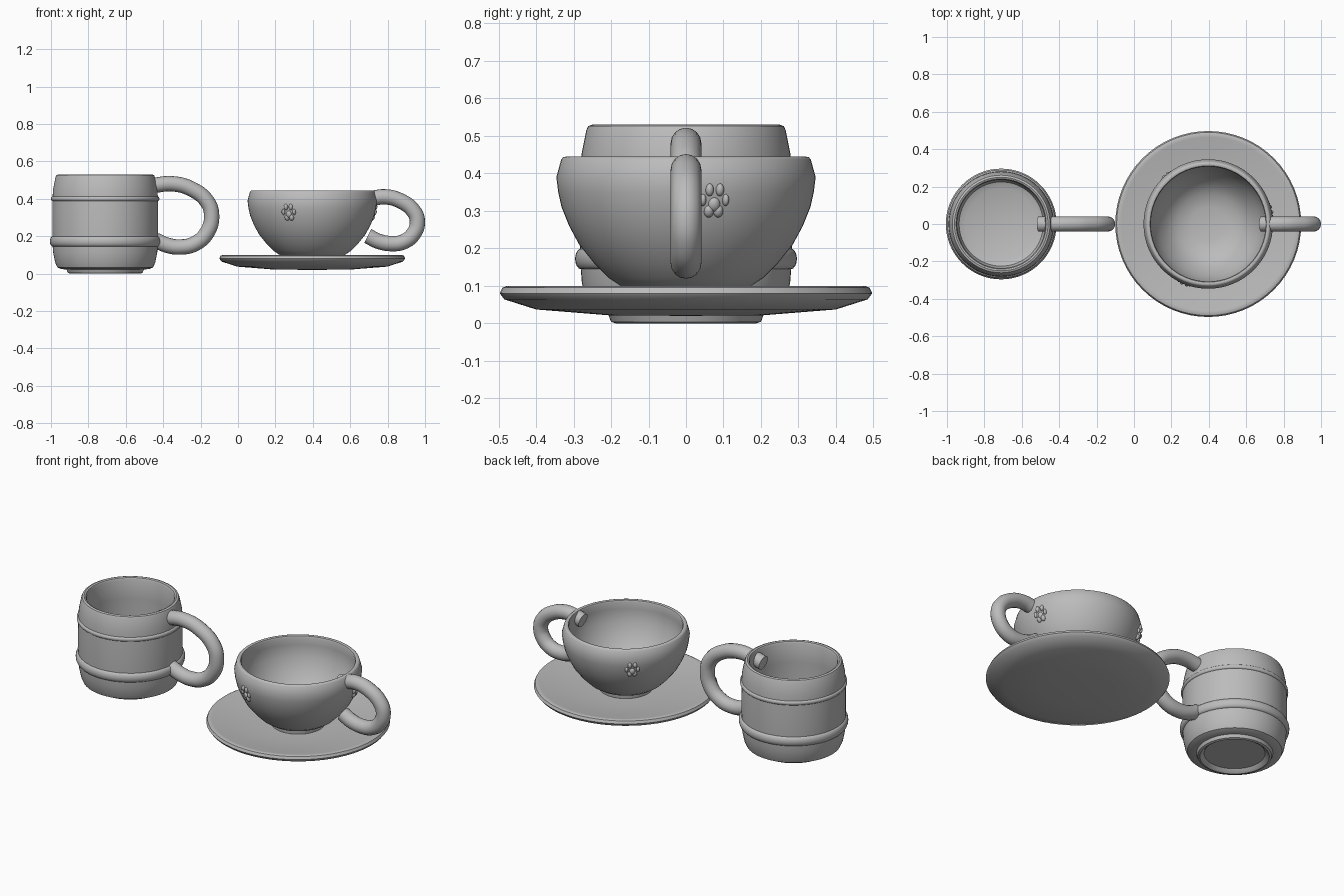
import bpy, bmesh, math
from mathutils import Vector, Matrix

if "Cube" in bpy.data.objects:
    bpy.data.objects.remove(bpy.data.objects["Cube"])

glaze = bpy.data.materials.new("grey_glaze")
glaze.diffuse_color = (0.5, 0.5, 0.5, 1)
glaze.use_nodes = True
glaze.node_tree.nodes["Principled BSDF"].inputs["Base Color"].default_value = glaze.diffuse_color

MUG_X, CUP_X = -0.71, 0.397


def finish(obj, angle=40):
    """Give the part its material and smooth shading."""
    if not obj.data.materials:
        obj.data.materials.append(glaze)
    bpy.ops.object.select_all(action='DESELECT')
    obj.select_set(True)
    bpy.context.view_layer.objects.active = obj
    bpy.ops.object.shade_smooth_by_angle(angle=math.radians(angle))
    return obj


def mesh_object(name, bm):
    bmesh.ops.recalc_face_normals(bm, faces=bm.faces)
    mesh = bpy.data.meshes.new(name)
    bm.to_mesh(mesh)
    bm.free()
    obj = bpy.data.objects.new(name, mesh)
    bpy.context.collection.objects.link(obj)
    return obj


def lathe(name, x, profile, steps=64):
    """Spin a closed (radius, height) profile around a vertical axis at x."""
    bm = bmesh.new()
    verts = [bm.verts.new((r, 0, z)) for r, z in profile]
    edges = [bm.edges.new(pair) for pair in zip(verts, verts[1:])]
    bmesh.ops.spin(bm, geom=verts + edges, cent=(0, 0, 0), axis=(0, 0, 1),
                   angle=math.tau, steps=steps)
    bmesh.ops.remove_doubles(bm, verts=bm.verts, dist=0.0001)
    obj = mesh_object(name, bm)
    obj.location.x = x
    return finish(obj)


def tube(name, path, radius=0.041):
    """Round bar following a path of (x, z) points, with flat ends."""
    curve = bpy.data.curves.new(name, 'CURVE')
    curve.dimensions = '3D'
    curve.bevel_depth = radius
    curve.bevel_resolution = 6
    curve.use_fill_caps = True
    spline = curve.splines.new('BEZIER')
    spline.resolution_u = 8
    spline.bezier_points.add(len(path) - 1)
    for point, (x, z) in zip(spline.bezier_points, path):
        point.co = (x, 0, z)
        point.handle_left_type = point.handle_right_type = 'AUTO'
    obj = bpy.data.objects.new(name, curve)
    bpy.context.collection.objects.link(obj)
    bpy.ops.object.select_all(action='DESELECT')
    obj.select_set(True)
    bpy.context.view_layer.objects.active = obj
    bpy.ops.object.convert(target='MESH')
    return finish(bpy.context.view_layer.objects.active)


# Mug: recessed foot, barrel wall, rounded rim, hollow inside
lathe("mug_body", MUG_X, [
    (0, 0.02), (0.165, 0.02), (0.178, 0.006), (0.188, 0.0), (0.2, 0.004),
    (0.207, 0.022), (0.235, 0.024), (0.256, 0.033), (0.268, 0.06),
    (0.278, 0.11), (0.282, 0.16), (0.283, 0.28), (0.282, 0.40),
    (0.279, 0.45), (0.266, 0.515), (0.261, 0.526), (0.25, 0.53),
    (0.241, 0.526), (0.236, 0.515), (0.242, 0.40), (0.245, 0.25),
    (0.24, 0.12), (0.225, 0.075), (0.19, 0.06), (0, 0.055)])


# Raised hoops around the mug
def hoop(name, z, half_height, radius):
    arc = [(0.279 + (radius - 0.279) * math.sin(math.pi * i / 8),
            z - half_height * math.cos(math.pi * i / 8)) for i in range(9)]
    lathe(name, MUG_X, arc + arc[:1])


hoop("mug_lower_hoop", 0.172, 0.028, 0.296)
hoop("mug_upper_hoop", 0.40, 0.013, 0.290)

# Mug handle, its upper end passing through the wall
tube("mug_handle", [
    (-0.51, 0.455), (-0.44, 0.472), (-0.35, 0.48), (-0.25, 0.453),
    (-0.165, 0.385), (-0.141, 0.31), (-0.165, 0.22), (-0.23, 0.16),
    (-0.31, 0.142), (-0.38, 0.152), (-0.44, 0.178)])

# Saucer: shallow dish with a flat underside
lathe("saucer", CUP_X, [
    (0, 0.02), (0.2, 0.021), (0.40, 0.037), (0.485, 0.064), (0.497, 0.08),
    (0.49, 0.095), (0.48, 0.099), (0.465, 0.097), (0.38, 0.082),
    (0.26, 0.07), (0.15, 0.066), (0, 0.066)])

# Cup: foot, bowl wall, rim and hollow inside
cup_wall = [(0.172, 0.098), (0.205, 0.12), (0.245, 0.16), (0.285, 0.21),
            (0.312, 0.26), (0.332, 0.31), (0.341, 0.35), (0.346, 0.39)]
lathe("cup_body", CUP_X, [
    (0, 0.062), (0.135, 0.062), (0.145, 0.068), (0.147, 0.088)] + cup_wall + [
    (0.333, 0.437), (0.328, 0.443), (0.319, 0.445), (0.311, 0.442),
    (0.307, 0.433), (0.313, 0.39), (0.304, 0.32), (0.275, 0.245),
    (0.225, 0.17), (0.165, 0.12), (0.09, 0.103), (0, 0.10)])

# Cup handle, its lower end curling up beside the bowl
tube("cup_handle", [
    (0.68, 0.39), (0.73, 0.404), (0.79, 0.41), (0.87, 0.388),
    (0.938, 0.335), (0.959, 0.28), (0.94, 0.215), (0.885, 0.17),
    (0.82, 0.16), (0.75, 0.173), (0.694, 0.201)])


# Raised paw prints: (side, up, half width, half height) of each pad
PADS = [(s * u, v, w, h) for s in (-1, 1) for u, v, w, h in (
    (0.014, 0.031, 0.011, 0.017), (0.031, 0.004, 0.009, 0.016),
    (0.013, -0.026, 0.013, 0.017))] + [(0, -0.008, 0.016, 0.019)]


def wall_radius(z):
    for (r0, z0), (r1, z1) in zip(cup_wall, cup_wall[1:]):
        if z0 <= z <= z1:
            return r0 + (r1 - r0) * (z - z0) / (z1 - z0)
    return cup_wall[-1][0]


def paw(name, degrees):
    bm = bmesh.new()
    for u, v, w, h in PADS:
        z = 0.325 + v
        r = wall_radius(z)
        angle = math.radians(degrees) + u / r
        lean = math.atan2(wall_radius(z + 0.01) - wall_radius(z - 0.01), 0.02)
        matrix = (Matrix.Rotation(angle, 4, 'Z')
                  @ Matrix.Translation((r, 0, z))
                  @ Matrix.Rotation(lean, 4, 'Y')
                  @ Matrix.Diagonal((0.012, w, h, 1)))
        bmesh.ops.create_uvsphere(bm, u_segments=16, v_segments=10,
                                  radius=1, matrix=matrix)
    obj = mesh_object(name, bm)
    obj.location.x = CUP_X
    finish(obj, 60)


for label, degrees in (("right", 13), ("back", 131), ("front", 248)):
    paw("paw_print_" + label, degrees)
